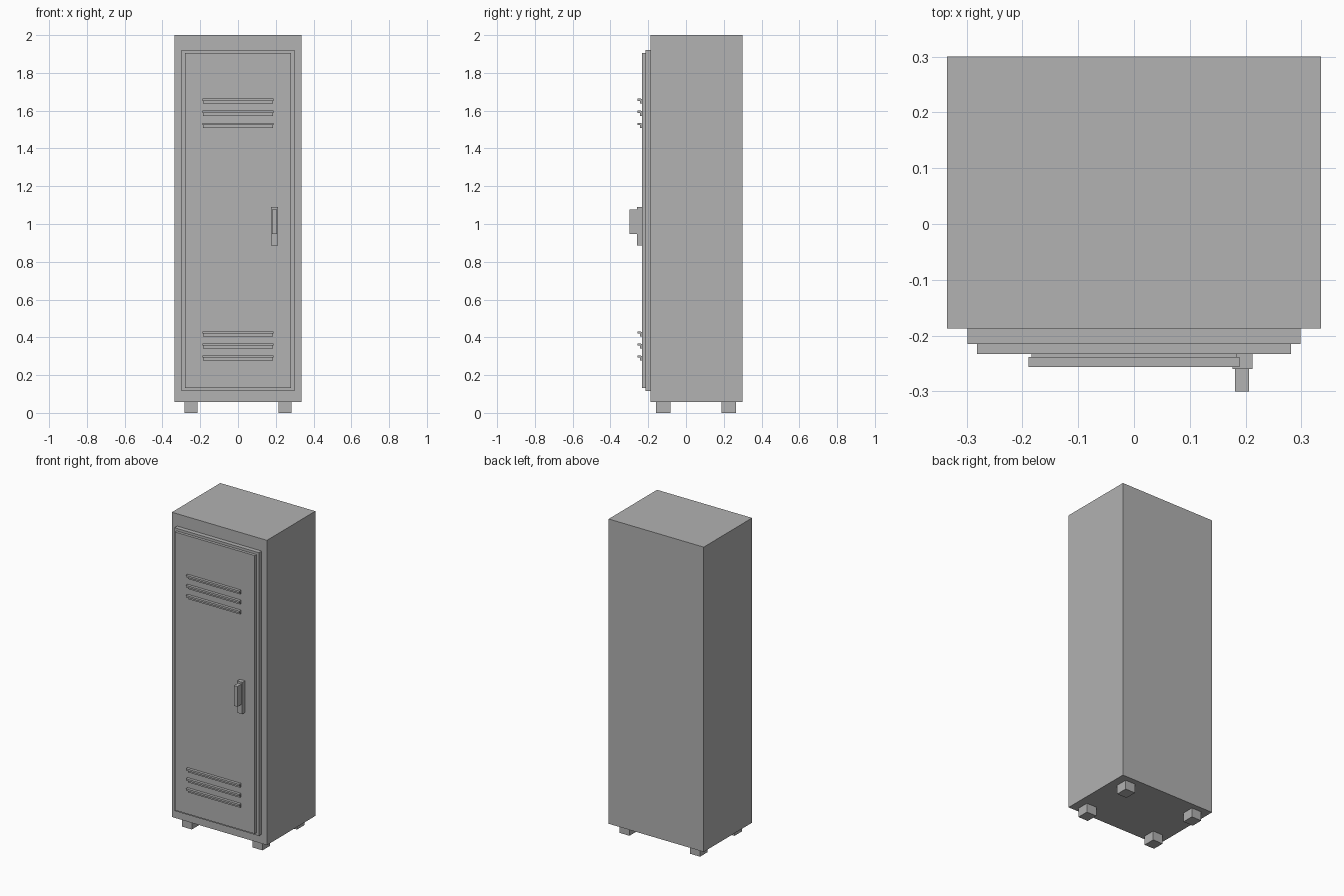
import bpy

old = bpy.data.objects.get("Cube")
if old:
    bpy.data.objects.remove(old, do_unlink=True)

GREY = (0.445, 0.445, 0.445, 1)
metal = bpy.data.materials.new("grey_metal")
metal.use_nodes = True
metal.diffuse_color = GREY
metal.node_tree.nodes["Principled BSDF"].inputs["Base Color"].default_value = GREY


def box(name, x, y, z):
    """Box spanning the given (low, high) range on each axis."""
    spans = (x, y, z)
    bpy.ops.mesh.primitive_cube_add(size=1, location=[(a + b) / 2 for a, b in spans])
    obj = bpy.context.object
    obj.name = name
    obj.scale = [b - a for a, b in spans]
    bpy.ops.object.transform_apply(location=False, rotation=False, scale=True)
    obj.data.materials.append(metal)
    return obj


# Cabinet, door frame and door panel
BODY_FRONT, FRAME_FRONT, DOOR_FRONT = -0.187, -0.215, -0.233
box("cabinet_body", (-0.335, 0.335), (BODY_FRONT, 0.30), (0.058, 2.0))
box("door_frame", (-0.298, 0.298), (FRAME_FRONT, BODY_FRONT), (0.117, 1.922))
box("door_panel", (-0.281, 0.281), (DOOR_FRONT, FRAME_FRONT), (0.133, 1.906))

# Two groups of three vent louvers: a hood over a narrower lip
for group, top in (("upper", 1.664), ("lower", 0.432)):
    for i in range(3):
        z = top - i * 0.064
        box(f"{group}_vent_hood_{i + 1}", (-0.189, 0.189), (-0.256, -0.238), (z - 0.012, z))
        box(f"{group}_vent_lip_{i + 1}", (-0.184, 0.184), (-0.243, DOOR_FRONT), (z - 0.027, z - 0.003))

# Handle on its backing plate
box("handle_plate", (0.176, 0.212), (-0.26, DOOR_FRONT), (0.887, 1.09))
box("handle_lever", (0.181, 0.206), (-0.30, -0.26), (0.948, 1.077))

# Four feet
for side, x in (("left", 0.249), ("right", -0.249)):
    for end, y in (("front", -0.121), ("back", 0.226)):
        box(f"{end}_{side}_foot", (x - 0.035, x + 0.035), (y - 0.038, y + 0.038), (0, 0.058))
